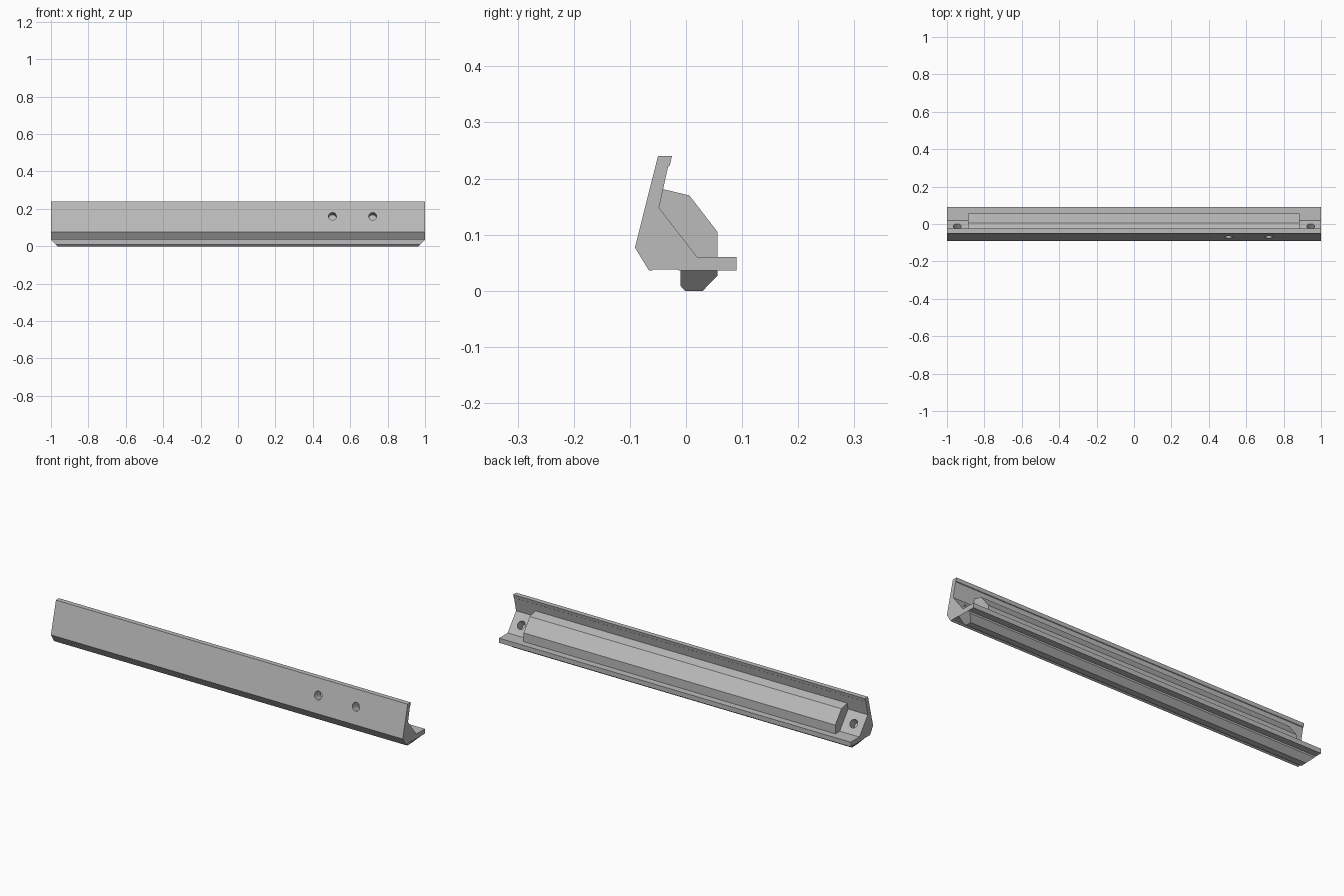
import bpy
import bmesh
from math import atan2, pi
from mathutils import Vector

old = bpy.data.objects.get("Cube")
if old:
    bpy.data.objects.remove(old, do_unlink=True)

grey = bpy.data.materials.new("plain grey")
grey.use_nodes = True
colour = (0.5, 0.5, 0.5, 1)
grey.diffuse_color = colour
grey.node_tree.nodes["Principled BSDF"].inputs["Base Color"].default_value = colour


def extrude(name, profile, x0, x1, slope=0):
    """Extrude a (y, z) profile along x; slope draws the lower ends inwards."""
    bm = bmesh.new()
    top = max(z for y, z in profile)
    rings = [[bm.verts.new((x + side * slope * (top - z), y, z)) for y, z in profile]
             for x, side in ((x0, 1), (x1, -1))]
    n = len(profile)
    for i in range(n):
        j = (i + 1) % n
        bm.faces.new((rings[0][i], rings[0][j], rings[1][j], rings[1][i]))
    for ring in rings:
        bm.faces.new(ring)
    bmesh.ops.recalc_face_normals(bm, faces=bm.faces)
    mesh = bpy.data.meshes.new(name)
    bm.to_mesh(mesh)
    bm.free()
    mesh.materials.append(grey)
    obj = bpy.data.objects.new(name, mesh)
    bpy.context.collection.objects.link(obj)
    return obj


def combine(target, tool, operation):
    """Apply a boolean and discard the tool object."""
    mod = target.modifiers.new(operation, 'BOOLEAN')
    mod.operation, mod.solver, mod.object = operation, 'EXACT', tool
    bpy.context.view_layer.objects.active = target
    bpy.ops.object.modifier_apply(modifier=mod.name)
    bpy.data.objects.remove(tool, do_unlink=True)


def drill(target, x, y, z, inward, depth=0.05, radius=0.021):
    """Cut a blind round hole along the inward (y, z) direction."""
    bpy.ops.mesh.primitive_cylinder_add(
        vertices=32, radius=radius, depth=2 * depth, location=(x, y, z),
        rotation=(atan2(inward[0], inward[1]) * -1, 0, 0))
    cutter = bpy.context.object
    cutter.hide_render = True
    cutter.data.materials.append(grey)
    combine(target, cutter, 'DIFFERENCE')


# Rail with upright lip, sloping inner face and rear flange
rail = extrude("rail", [
    (-0.05, 0.24), (-0.025, 0.24), (-0.029, 0.223), (-0.032, 0.221),
    (-0.048, 0.148), (0.02, 0.06), (0.09, 0.06), (0.09, 0.036),
    (-0.012, 0.036), (-0.016, 0.038), (-0.058, 0.038), (-0.061, 0.036),
    (-0.066, 0.036), (-0.091, 0.077)], -1, 1)

# Faceted block filling the inner corner
block = extrude("inner_block", [
    (-0.0405, 0.181), (0.006, 0.17), (0.056, 0.105), (0.056, 0.055),
    (0.01, 0.05), (-0.056, 0.14), (-0.046, 0.182)], -0.888, 0.884)
combine(rail, block, 'UNION')

# Screw holes in the front face, then in the inner face at both ends
for x in (0.505, 0.72):
    drill(rail, x, -0.07, 0.16, (0.97, -0.244))
for x in (-0.945, 0.945):
    drill(rail, x, -0.012, 0.102, (-0.79, -0.61))

# Chamfered runner underneath with sloping ends
foot = extrude("bottom_runner", [
    (-0.01, 0.036), (-0.01, 0.009), (-0.002, 0), (0.03, 0),
    (0.056, 0.027), (0.056, 0.036)], -1, 1, slope=1)

# Crisp edges with smooth hole walls
for obj in (rail, foot):
    bpy.ops.object.select_all(action='DESELECT')
    obj.select_set(True)
    bpy.context.view_layer.objects.active = obj
    bpy.ops.object.shade_smooth_by_angle(angle=pi / 15)
